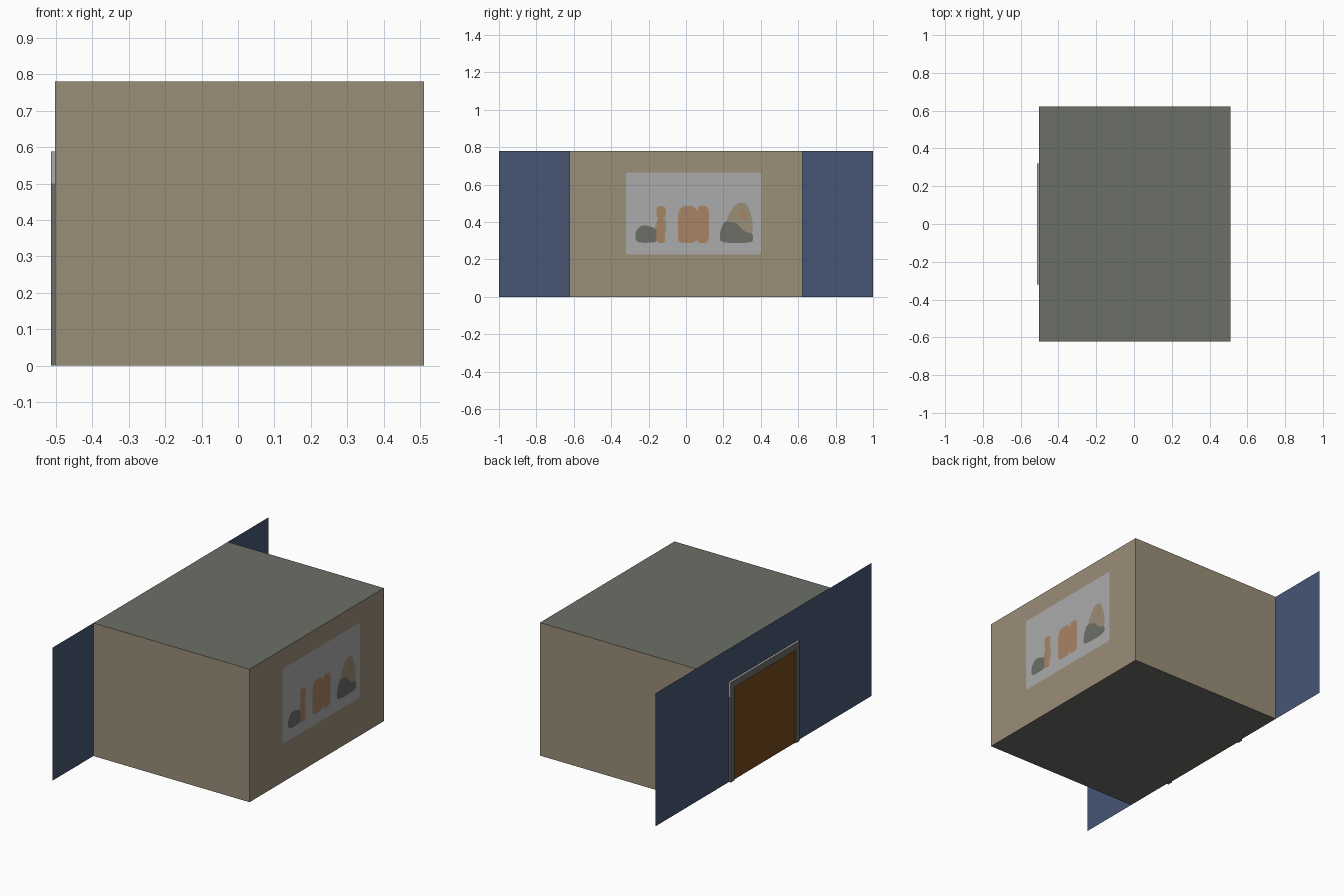
import bpy, bmesh

if "Cube" in bpy.data.objects:
    bpy.data.objects.remove(bpy.data.objects["Cube"])


def material(name, r, g, b):
    """Flat material from 0-255 sRGB, stored as linear."""
    lin = [((c / 255 + 0.055) / 1.055) ** 2.4 for c in (r, g, b)]
    m = bpy.data.materials.new(name)
    m.diffuse_color = (*lin, 1)
    m.use_nodes = True
    m.node_tree.nodes["Principled BSDF"].inputs["Base Color"].default_value = m.diffuse_color
    return m


TAN = material("tan wall", 155, 142, 120)
GREY = material("roof grey", 108, 110, 103)
BLUE = material("facade blue", 71, 86, 116)
PALE = material("pale grey", 171, 171, 171)
ORANGE = material("soft orange", 168, 131, 100)
BROWN = material("door brown", 118, 73, 31)


def finish(name, bm, *mats):
    mesh = bpy.data.meshes.new(name)
    bm.to_mesh(mesh)
    bm.free()
    for m in mats:
        mesh.materials.append(m)
    ob = bpy.data.objects.new(name, mesh)
    bpy.context.collection.objects.link(ob)
    return ob


def box(name, x, y, z, *mats, colour_rule=None, drop=None):
    """Box between (min, max) pairs, optionally dropping faces by normal."""
    bm = bmesh.new()
    bmesh.ops.create_cube(bm, size=1)
    for v in bm.verts:
        v.co = [r[0] if c < 0 else r[1] for c, r in zip(v.co, (x, y, z))]
    bm.normal_update()
    if colour_rule:
        for f in bm.faces:
            f.material_index = colour_rule(f.normal)
    if drop:
        bmesh.ops.delete(bm, geom=[f for f in bm.faces if drop(f.normal)], context='FACES')
    return finish(name, bm, *mats)


def rounded(pts, passes=2, cut=0.2):
    """Corner cutting turns a few points into a soft outline."""
    for _ in range(passes):
        out = []
        for (a, b), (c, d) in zip(pts, pts[1:] + pts[:1]):
            out += [(a + (c - a) * cut, b + (d - b) * cut),
                    (c + (a - c) * cut, d + (b - d) * cut)]
        pts = out
    return pts


def plate(name, pts, layer, mat):
    """Thin painted plate on the right wall; higher layers sit on top."""
    x = RIGHT + 0.0012 * layer
    bm = bmesh.new()
    face = bm.faces.new([bm.verts.new((x, y, z)) for y, z in pts])
    face.normal_update()
    if face.normal.x < 0:
        face.normal_flip()
    return finish(name, bm, mat)


LEFT, RIGHT, HALF, TOP = -0.502, 0.511, 0.623, 0.78

# main hall: tan walls, grey roof and floor, closed on the left by the facade
box("hall", (LEFT, RIGHT), (-HALF, HALF), (0, TOP), TAN, GREY,
    colour_rule=lambda n: 1 if abs(n.z) > 0.5 else 0, drop=lambda n: n.x < -0.5)

# wide facade sheet
bm = bmesh.new()
bm.faces.new([bm.verts.new((LEFT, y, z))
              for y, z in ((-1, 0), (-1, TOP), (1, TOP), (1, 0))])
finish("facade", bm, BLUE)

# door with its surround
FRONT = -0.514
box("door", (-0.507, LEFT), (-0.285, 0.287), (0, 0.547), BROWN)
for label, a, b in (("front", -0.316, -0.284), ("back", 0.286, 0.318)):
    box(label + "_door_post", (FRONT, LEFT), (a, b), (0, 0.585), GREY)
box("door_lintel", (FRONT, LEFT), (-0.284, 0.286), (0.546, 0.585), GREY)

# pale trim on the upper outer edges of the surround
for label, a, b in (("front", -0.319, -0.316), ("back", 0.318, 0.321)):
    box(label + "_trim", (FRONT, LEFT), (a, b), (0.5, 0.588), PALE)
box("top_trim", (FRONT, LEFT), (-0.316, 0.318), (0.585, 0.588), PALE)

# sign board with rounded corners
Y0, Y1, Z0, Z1, R = -0.321, 0.401, 0.225, 0.665, 0.035
board = [(Y0, Z0 + R), (Y0, Z0), (Y0 + R, Z0), (Y1 - R, Z0), (Y1, Z0), (Y1, Z0 + R),
         (Y1, Z1 - R), (Y1, Z1), (Y1 - R, Z1), (Y0 + R, Z1), (Y0, Z1), (Y0, Z1 - R)]
plate("sign_board", rounded(board, 2, 0.25), 1, PALE)

# left picture: grey mound, tan leaf and orange post
plate("left_mound", rounded([(-0.27, 0.30), (-0.272, 0.345), (-0.235, 0.388),
                             (-0.155, 0.365), (-0.15, 0.29), (-0.245, 0.288)]), 3, GREY)
plate("left_leaf", rounded([(-0.17, 0.37), (-0.135, 0.45), (-0.11, 0.42),
                            (-0.102, 0.36), (-0.125, 0.31), (-0.165, 0.33)]), 2, TAN)
plate("left_post_top", rounded([(-0.158, 0.42), (-0.158, 0.484), (-0.108, 0.484),
                                (-0.108, 0.42)]), 3, ORANGE)
plate("left_post_base", rounded([(-0.16, 0.288), (-0.158, 0.36), (-0.145, 0.44),
                                 (-0.125, 0.43), (-0.12, 0.37), (-0.108, 0.288)]), 4, ORANGE)

# middle picture: two orange lobes side by side
plate("middle_left_lobe", rounded([(-0.043, 0.30), (-0.043, 0.484), (0.066, 0.484),
                                   (0.066, 0.288), (-0.03, 0.288)]), 2, ORANGE)
plate("middle_right_lobe", rounded([(0.055, 0.288), (0.058, 0.484), (0.123, 0.484),
                                    (0.123, 0.288)], 2, 0.15), 3, ORANGE)

# right picture: tan cone, orange spot and grey mound
plate("right_cone", rounded([(0.205, 0.36), (0.225, 0.44), (0.275, 0.505), (0.325, 0.50),
                             (0.355, 0.42), (0.358, 0.32), (0.25, 0.32)]), 2, TAN)
plate("right_spot", rounded([(0.285, 0.42), (0.295, 0.47), (0.322, 0.46),
                             (0.32, 0.41)]), 3, ORANGE)
plate("right_mound", rounded([(0.18, 0.288), (0.182, 0.35), (0.205, 0.405), (0.27, 0.395),
                              (0.31, 0.35), (0.36, 0.335), (0.358, 0.288)], 2, 0.18), 4, GREY)
